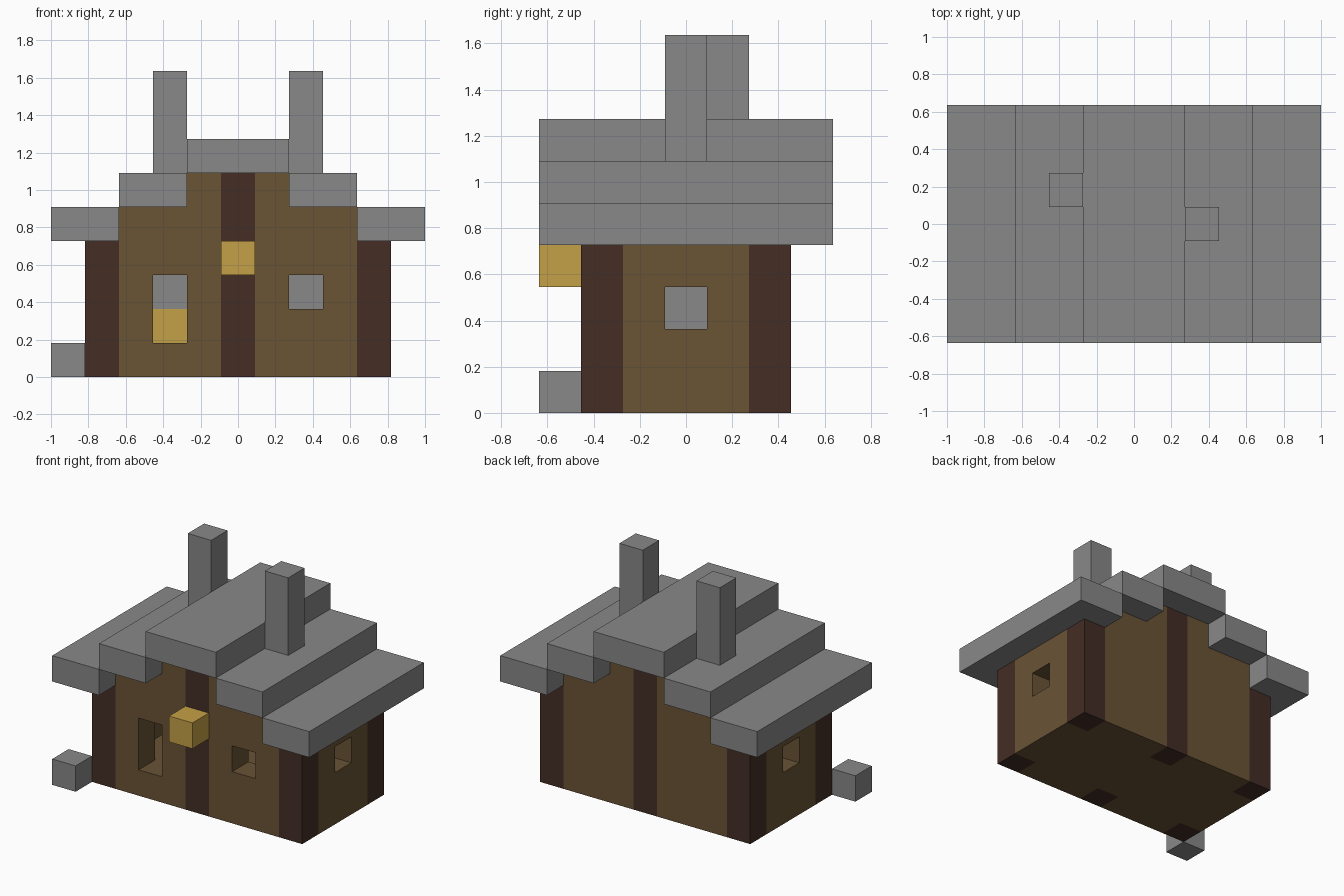
import bpy
import bmesh
from mathutils import Vector

if "Cube" in bpy.data.objects:
    bpy.data.objects.remove(bpy.data.objects["Cube"], do_unlink=True)

U = 2 / 11  # edge of one building block


def material(name, rgb):
    m = bpy.data.materials.new(name)
    m.use_nodes = True
    m.diffuse_color = (*rgb, 1)
    m.node_tree.nodes["Principled BSDF"].inputs["Base Color"].default_value = (*rgb, 1)
    return m


STONE = material("stone grey", (0.246, 0.246, 0.246))
PLANK = material("plank brown", (0.144, 0.087, 0.036))
LOG = material("dark log brown", (0.056, 0.026, 0.018))
GLOW = material("glowing yellow", (0.558, 0.356, 0.063))


def extrude(name, profile, y0, y1, mat):
    """Extrude an x-z outline, given in blocks, from y0 to y1."""
    bm = bmesh.new()
    face = bm.faces.new([bm.verts.new((x * U, y0 * U, z * U)) for x, z in profile])
    new = bmesh.ops.extrude_face_region(bm, geom=[face])["geom"]
    verts = [g for g in new if isinstance(g, bmesh.types.BMVert)]
    bmesh.ops.translate(bm, verts=verts, vec=Vector((0, (y1 - y0) * U, 0)))
    bmesh.ops.recalc_face_normals(bm, faces=bm.faces)
    mesh = bpy.data.meshes.new(name)
    bm.to_mesh(mesh)
    bm.free()
    mesh.materials.append(mat)
    ob = bpy.data.objects.new(name, mesh)
    bpy.context.collection.objects.link(ob)
    return ob


def box(name, x, y, z, mat):
    outline = [(x[0], z[0]), (x[1], z[0]), (x[1], z[1]), (x[0], z[1])]
    return extrude(name, outline, y[0], y[1], mat)


def cut(ob, x, y, z):
    """Cut a window or door opening through a wall."""
    cutter = box("opening_cutter", x, y, z, PLANK)
    cutter.hide_render = True
    mod = ob.modifiers.new("opening", "BOOLEAN")
    mod.operation = "DIFFERENCE"
    mod.solver = "EXACT"
    mod.object = cutter
    bpy.context.view_layer.objects.active = ob
    bpy.ops.object.modifier_apply(modifier=mod.name)
    bpy.data.objects.remove(cutter, do_unlink=True)


def span(side, a, b):
    return tuple(sorted((side * a, side * b)))


# Floor
box("floor", (-3.5, 3.5), (-1.5, 1.5), (0, 1), PLANK)

# Front and back walls with stepped gables, posts
GABLE = [(0.5, 0), (3.5, 0), (3.5, 5), (1.5, 5), (1.5, 6), (0.5, 6)]
for end, depth in (("front", -1), ("back", 1)):
    y = span(depth, 1.5, 2.5)
    box(end + "_centre_post", (-0.5, 0.5), y, (0, 6), LOG)
    for label, side in (("left", 1), ("right", -1)):
        outline = [(side * px, pz) for px, pz in GABLE]
        wall = extrude(f"{end}_{label}_wall", outline, *y, PLANK)
        box(f"{end}_{label}_corner_post", span(side, 3.5, 4.5), y, (0, 4), LOG)
        if end == "front":
            # The left side has a window, the right side a doorway
            bottom = 2 if side > 0 else 1
            cut(wall, span(side, 1.5, 2.5), (-3, -1), (bottom, 3))

# Side walls with windows, stepped roof slabs
for label, side in (("left", 1), ("right", -1)):
    wall = box(label + "_side_wall", span(side, 3.5, 4.5), (-1.5, 1.5), (0, 4), PLANK)
    cut(wall, span(side, 3, 5), (-0.5, 0.5), (2, 3))
    box(label + "_eave_slab", span(side, 3.5, 5.5), (-3.5, 3.5), (4, 5), STONE)
    box(label + "_middle_slab", span(side, 1.5, 3.5), (-3.5, 3.5), (5, 6), STONE)
box("ridge_slab", (-1.5, 1.5), (-3.5, 3.5), (6, 7), STONE)

# Chimneys running down inside the house, with the hearth fire
box("left_chimney", (1.5, 2.5), (-0.5, 0.5), (1, 9), STONE)
box("right_chimney", (-2.5, -1.5), (0.5, 1.5), (2, 9), STONE)
box("hearth_fire", (-2.5, -1.5), (0.5, 1.5), (1, 2), GLOW)

# Lamp over the front and loose stone by the corner
box("front_lamp", (-0.5, 0.5), (-3.5, -2.5), (3, 4), GLOW)
box("corner_stone", (-5.5, -4.5), (-3.5, -2.5), (0, 1), STONE)
